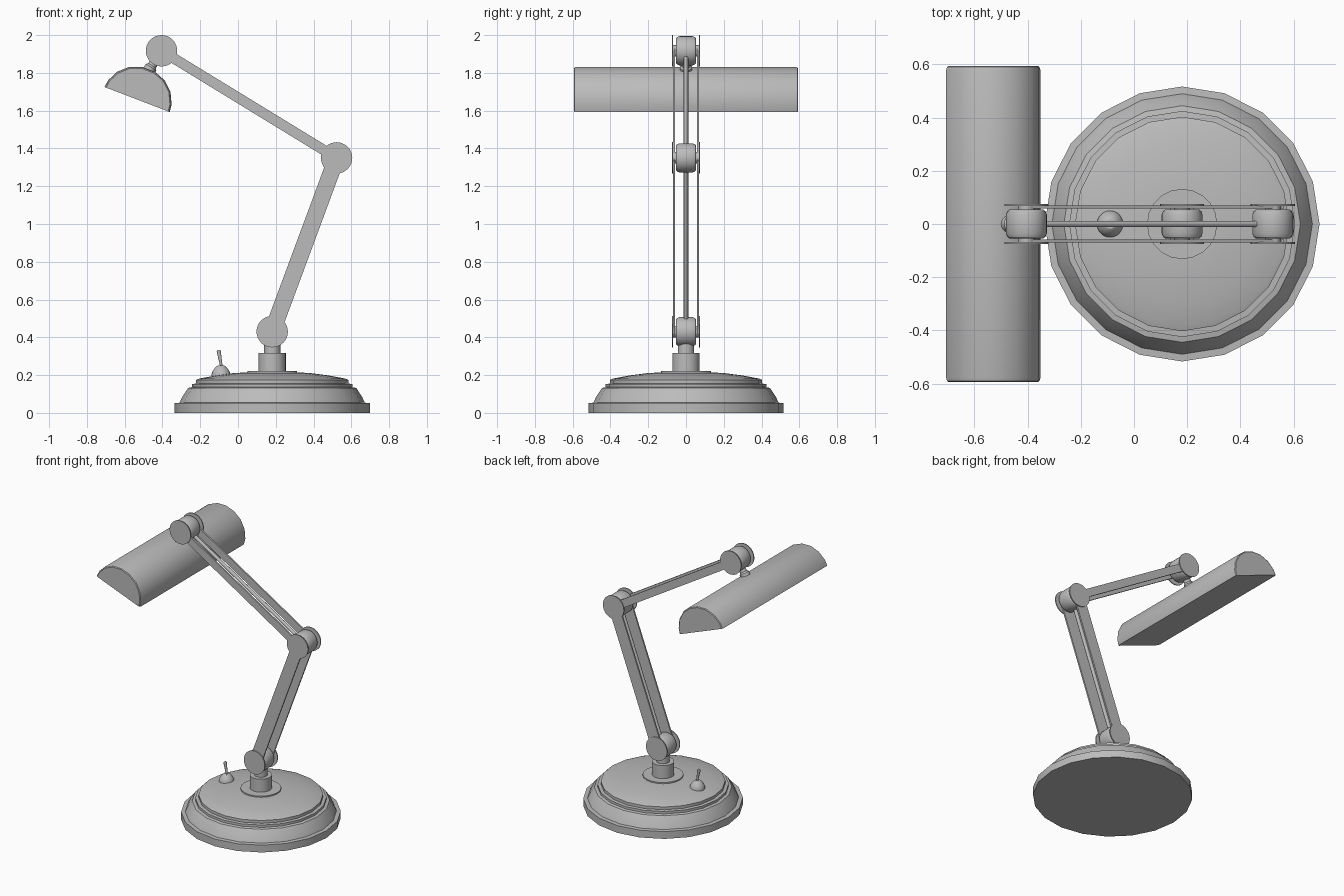
import bpy, bmesh, math
from mathutils import Vector

if "Cube" in bpy.data.objects:
    bpy.data.objects.remove(bpy.data.objects["Cube"], do_unlink=True)

grey = bpy.data.materials.new("satin grey")
grey.use_nodes = True
COLOUR = (0.5, 0.5, 0.5, 1)
grey.diffuse_color = COLOUR
grey.node_tree.nodes["Principled BSDF"].inputs["Base Color"].default_value = COLOUR


def finish(name, bm, smooth=True):
    bmesh.ops.remove_doubles(bm, verts=bm.verts, dist=0.00001)
    bmesh.ops.recalc_face_normals(bm, faces=bm.faces)
    mesh = bpy.data.meshes.new(name)
    bm.to_mesh(mesh)
    bm.free()
    mesh.materials.append(grey)
    ob = bpy.data.objects.new(name, mesh)
    bpy.context.collection.objects.link(ob)
    if smooth:
        bpy.ops.object.select_all(action='DESELECT')
        ob.select_set(True)
        bpy.context.view_layer.objects.active = ob
        bpy.ops.object.shade_smooth_by_angle(angle=math.radians(30))
    return ob


def loft(name, rings, smooth=True):
    """Skin closed rings of points and cap both ends."""
    bm = bmesh.new()
    rows = [[bm.verts.new(p) for p in ring] for ring in rings]
    n = len(rows[0])
    for a, b in zip(rows, rows[1:]):
        for i in range(n):
            j = (i + 1) % n
            bm.faces.new((a[i], a[j], b[j], b[i]))
    bm.faces.new(rows[0])
    bm.faces.new(rows[-1])
    return finish(name, bm, smooth)


def lathe(name, profile, origin, axis=(0, 0, 1), sides=32):
    """Turn (radius, height) points about an axis through origin."""
    q = Vector(axis).to_track_quat('Z', 'Y')
    o = Vector(origin)
    turn = [2 * math.pi * i / sides for i in range(sides)]
    return loft(name, [[o + q @ Vector((r * math.cos(t), r * math.sin(t), h))
                        for t in turn] for r, h in profile])


def rod(name, a, b, r1, r2, sides=16):
    d = Vector(b) - Vector(a)
    return lathe(name, [(r1, 0), (r2, d.length)], a, d, sides)


def bar(name, a, b, width, y0, y1):
    """Flat strip between two joints, lying in the xz plane."""
    a, b = Vector(a), Vector(b)
    d = (b - a).normalized()
    side = Vector((-d.z, 0, d.x)) * width / 2
    corners = [a + side, b + side, b - side, a - side]
    return loft(name, [[c + Vector((0, y, 0)) for c in corners]
                       for y in (y0, y1)], False)


BASE = (0.181, 0, 0)
SHOULDER = (0.181, 0, 0.43)
ELBOW = (0.522, 0, 1.35)
WRIST = (-0.405, 0, 1.917)

# Stepped, domed foot
lathe("base", [(.517, 0), (.517, .052), (.49, .054), (.476, .085), (.445, .132),
               (.425, .136), (.425, .153), (.403, .155), (.403, .175),
               (.385, .182), (.30, .198), (.20, .211), (.12, .215)], BASE, sides=20)
lathe("post_collar", [(.132, .205), (.132, .223)], BASE, sides=20)
lathe("post", [(.072, .22), (.072, .316)], BASE)
lathe("post_neck", [(.043, .31), (.043, .42)], BASE)

# Toggle switch
lathe("switch_mount", [(.05, .19), (.05, .205), (.043, .225), (.026, .245),
                       (.018, .25)], (-.09, 0, 0), sides=20)
rod("switch_lever", (-.087, 0, .24), (-.102, 0, .326), .006, .011)
lathe("switch_tip", [(.011, 0), (.008, .006), (.002, .008)], (-.102, 0, .326),
      (-.17, 0, 1), 16)

# Joints: rounded drum, axle and two thin cheek discs
for label, centre in (("shoulder", SHOULDER), ("elbow", ELBOW), ("wrist", WRIST)):
    lathe(label + "_drum", [(.064, -.054), (.072, -.048), (.077, -.035),
                            (.077, .035), (.072, .048), (.064, .054)], centre, (0, 1, 0))
    lathe(label + "_axle", [(.03, -.07), (.03, .07)], centre, (0, 1, 0), 16)
    for side, s in (("left", -1), ("right", 1)):
        lathe(label + "_disc_" + side, [(.083, .068), (.083, .075)],
              centre, (0, s, 0))

# Arms: a pair of flat strips with a slim rod between
for label, a, b, w in (("lower_arm", SHOULDER, ELBOW, .088),
                       ("upper_arm", ELBOW, WRIST, .054)):
    for side, s in (("front", -1), ("back", 1)):
        bar(label + "_strip_" + side, a, b, w, s * .058, s * .069)
    rod(label + "_rod", a, b, .012, .012)

# Flared stem holding the shade
stem_end = Vector((-.474, 0, 1.808))
stem = stem_end - Vector(WRIST)
L = stem.length
lathe("shade_stem", [(.024, 0), (.024, L * .72), (.033, L * .8), (.033, L)],
      WRIST, stem, 20)

# Half-round shade with softened ends, tilted downward
half = [(.185, 0), (.18, .04), (.151, .1), (.1, .147), (.034, .171)]
section = half + [(-u, v) for u, v in reversed(half)]
mid = Vector((-.534, 0, 1.659))
along = Vector((.934, 0, -.358))
up = Vector((.358, 0, .934))
rings = []
for y, k in ((-.594, .95), (-.59, .98), (-.578, 1), (.578, 1), (.59, .98), (.594, .95)):
    rings.append([mid + along * u * k + up * v * k + Vector((0, y, 0))
                  for u, v in section])
loft("shade", rings)
